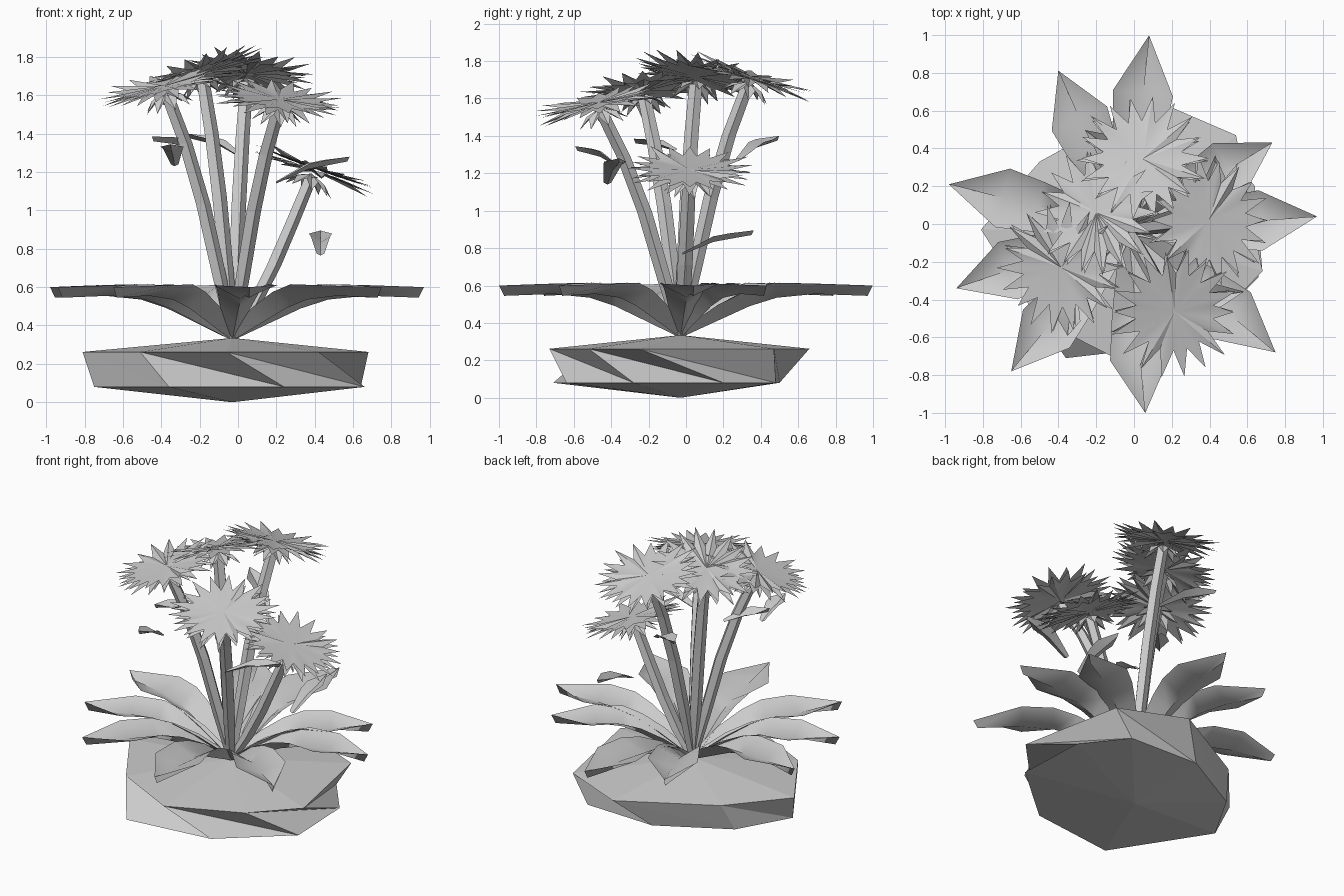
import bpy, bmesh, math, random
from mathutils import Vector

if "Cube" in bpy.data.objects:
    bpy.data.objects.remove(bpy.data.objects["Cube"])

random.seed(4)
UP = Vector((0, 0, 1))
ROOT = Vector((-0.03, -0.03, 0.33))

plain = bpy.data.materials.new("pale_grey")
plain.diffuse_color = (0.6, 0.6, 0.6, 1)
plain.use_nodes = True
plain.node_tree.nodes["Principled BSDF"].inputs["Base Color"].default_value = plain.diffuse_color


def make(name, verts, faces, smooth=30):
    me = bpy.data.meshes.new(name)
    me.from_pydata([tuple(v) for v in verts], [], faces)
    me.materials.append(plain)
    bm = bmesh.new()
    bm.from_mesh(me)
    bmesh.ops.recalc_face_normals(bm, faces=bm.faces)
    bm.to_mesh(me)
    bm.free()
    ob = bpy.data.objects.new(name, me)
    bpy.context.collection.objects.link(ob)
    if smooth:
        bpy.ops.object.select_all(action='DESELECT')
        ob.select_set(True)
        bpy.context.view_layer.objects.active = ob
        bpy.ops.object.shade_smooth_by_angle(angle=math.radians(smooth))
    return ob


def leaf(name, start, direction, stations):
    """Keeled blade folding shut at the tip; stations are (distance, keel height, half width, edge lift)."""
    d = Vector((direction[0], direction[1], 0)).normalized()
    side = Vector((-d.y, d.x, 0))
    verts, faces = [], []
    for r, z, w, lift in stations:
        c = start + d * r + UP * z
        e = c + UP * lift
        if w == 0:
            e += d * lift * .5
        verts += [e + side * w, c, e - side * w]
    for i in range(len(stations) - 1):
        a = i * 3
        faces += [(a, a + 1, a + 4, a + 3), (a + 1, a + 2, a + 5, a + 4)]
    # faces wind so that the upper side is the front
    return make(name, verts, faces, smooth=50)


# faceted rock base: two twisted rings and shallow cones
upper = [(-.81, -.03), (-.51, -.5), (-.06, -.73), (.42, -.52),
         (.68, -.25), (.54, .47), (.1, .66), (-.5, .33)]
lower = [(-.75, -.1), (-.36, -.71), (.24, -.64), (.66, -.28),
         (.64, .2), (.42, .48), (-.09, .5), (-.55, .25)]
n = len(upper)
verts = [(x, y, .262) for x, y in upper] + [(x, y, .08) for x, y in lower]
verts += [(-.03, -.03, .335), (-.03, -.03, 0)]
faces = []
for i in range(n):
    j = (i + 1) % n
    faces += [(i, n + i, n + j), (i, n + j, j), (i, j, 2 * n), (n + j, n + i, 2 * n + 1)]
make("rock_base", verts, faces, smooth=0)

# rosette of large ground leaves
tips = [(.08, 1.0), (-.40, .81), (-.98, .21), (-.94, -.34), (-.65, -.78),
        (.06, -1.0), (.75, -.68), (.97, .04), (.73, .43)]
profile = [(.02, .0, .03, .04), (.2, .085, .08, .08), (.36, .16, .11, .085),
           (.5, .205, .135, .08), (.7, .225, .16, .055), (.972, .215, 0, .055)]
for k, (tx, ty) in enumerate(tips):
    d = Vector((tx - ROOT.x, ty - ROOT.y, 0))
    L = d.length
    leaf(f"ground_leaf_{k + 1}", ROOT, d, [(r * L, z, w, e) for r, z, w, e in profile])


def stem(name, end, bends):
    """Five sided stalk leaning out to the flower."""
    out = Vector((end.x - ROOT.x, end.y - ROOT.y, 0))
    h = end.z - ROOT.z
    path = [ROOT + out * a + UP * h * b for a, b in bends]
    verts, faces, s = [], [], 5
    for p, r in zip(path, (.028, .04, .042, .04, .037)):
        verts += [p + Vector((math.cos(t * math.tau / s), math.sin(t * math.tau / s), 0)) * r
                  for t in range(s)]
    for i in range(len(path) - 1):
        for t in range(s):
            u = (t + 1) % s
            faces.append((i * s + t, i * s + u, i * s + s + u, i * s + s + t))
    faces += [tuple(range(s)), tuple(range(4 * s, 5 * s))]
    make(name, verts, faces, smooth=0)


def star(centre, axis, points, r_tip, r_notch, z_tip, z_notch, turn=0.0, z_mid=0.0, wave=.0):
    """Star of petals around an axis."""
    a = axis.cross(Vector((0, 1, 0))).normalized()
    b = axis.cross(a)
    verts, faces = [centre + axis * z_mid], []
    for i in range(points * 2):
        t = (i / 2 + turn) * math.tau / points
        tip = i % 2 == 0
        r = r_tip * random.uniform(.92, 1.06) if tip else r_notch
        z = z_tip + random.uniform(-wave, wave) if tip else z_notch
        verts.append(centre + (a * math.cos(t) + b * math.sin(t)) * r + axis * z)
    m = points * 2
    for i in range(m):
        faces.append((0, 1 + i, 1 + (i + 1) % m))
    return verts, faces


# flowers: two layers of petals, drooping sepals and a stem; (centre, tilt)
flowers = [((.045, .345, 1.72), .32), ((.395, .02, 1.22), .36), ((.215, -.465, 1.58), .27),
           ((-.385, -.23, 1.65), .3), ((-.20, .06, 1.725), .34)]
curved = ((0, 0), (.2, .25), (.45, .55), (.72, .8), (1, 1))
straight = ((0, 0), (.27, .21), (.52, .45), (.76, .72), (1, 1))
for k, (pos, tilt) in enumerate(flowers):
    c = Vector(pos)
    out = Vector((c.x - ROOT.x, c.y - ROOT.y, 0)).normalized()
    axis = (UP + out * tilt).normalized()
    layers = [star(c, axis, 18, .34, .21, .022, .004, wave=.015),
              star(c - axis * .012, axis, 18, .335, .2, -.018, .0, wave=.015),
              star(c - axis * .02, axis, 8, .135, .085, -.1, -.045, .25, -.01)]
    verts, faces = [], []
    for v, f in layers:
        o = len(verts)
        verts += v
        faces += [tuple(i + o for i in q) for q in f]
    make(f"flower_{k + 1}", verts, faces, smooth=35)
    stem(f"stem_{k + 1}", c - axis * .05, straight if k == 1 else curved)

# small leaves along the stems
small = [((.43, -.02, .765), (.43, .35, .87)), ((.03, .28, 1.265), (-.25, .49, 1.375)),
         ((.20, -.42, 1.14), (.57, -.36, 1.255)), ((-.33, -.36, 1.23), (-.35, -.58, 1.32)),
         ((-.25, -.06, 1.32), (-.44, -.27, 1.36))]
for k, (p, q) in enumerate(small):
    p, q = Vector(p), Vector(q)
    d = q - p
    L = Vector((d.x, d.y, 0)).length
    leaf(f"stem_leaf_{k + 1}", p, d,
         [(0, 0, .02, .01), (.45 * L, .65 * d.z, .05, .03), (.68 * L, .8 * d.z, .06, .03),
          (L, d.z, 0, .025)])
